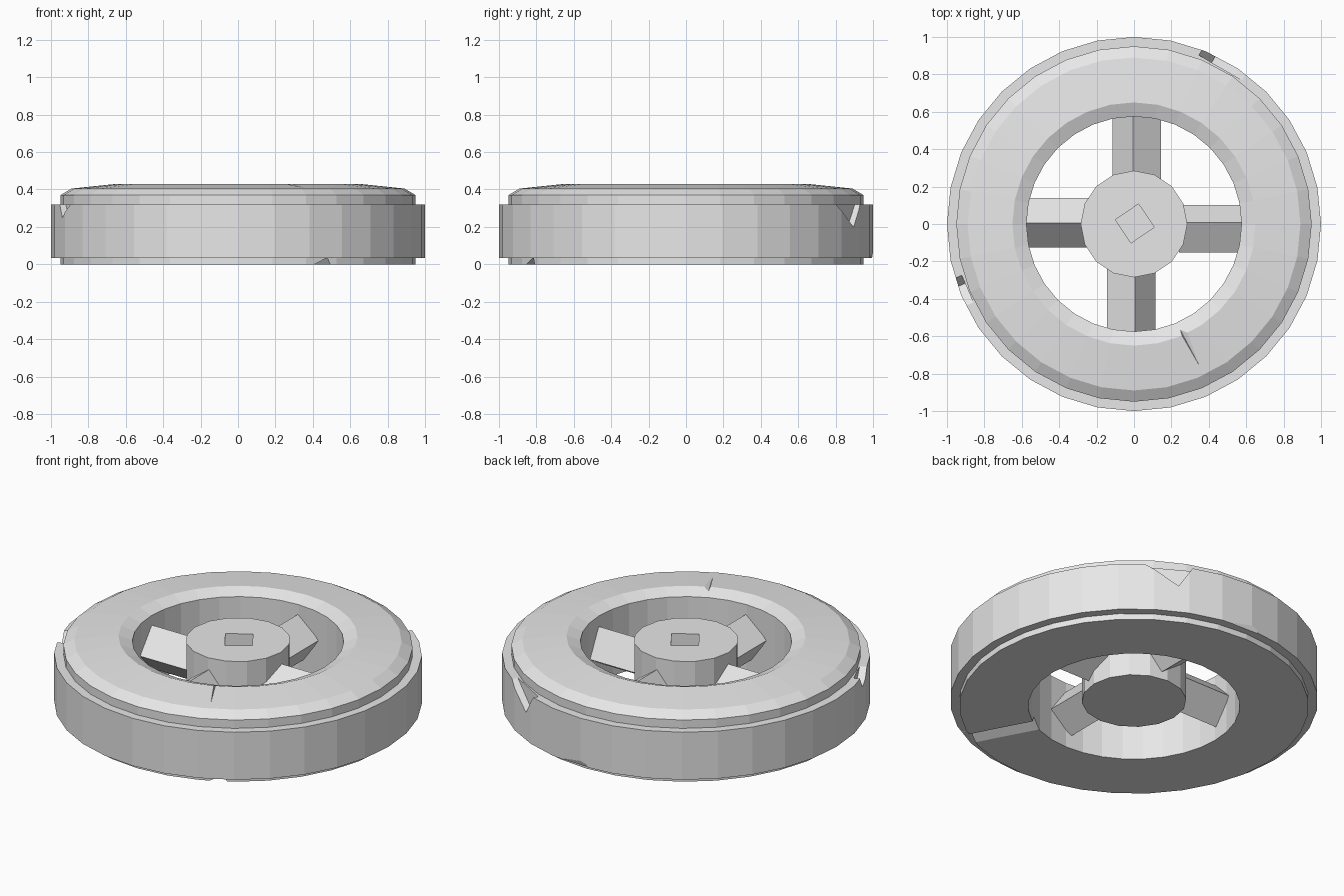
import bpy, bmesh
from math import cos, sin, pi, radians
from mathutils import Matrix, Vector

if "Cube" in bpy.data.objects:
    bpy.data.objects.remove(bpy.data.objects["Cube"])

stone = bpy.data.materials.new("pale_stone")
stone.use_nodes = True
stone.diffuse_color = (0.8, 0.8, 0.8, 1)
stone.node_tree.nodes["Principled BSDF"].inputs["Base Color"].default_value = (0.8, 0.8, 0.8, 1)


def make_object(name, bm):
    bmesh.ops.recalc_face_normals(bm, faces=bm.faces)
    mesh = bpy.data.meshes.new(name)
    bm.to_mesh(mesh)
    bm.free()
    mesh.materials.append(stone)
    obj = bpy.data.objects.new(name, mesh)
    bpy.context.collection.objects.link(obj)
    return obj


def revolve(name, profile, sides):
    """Closed ring from an (r, z) outline."""
    bm = bmesh.new()
    rings = []
    for i in range(sides):
        a = 2 * pi * i / sides
        rings.append([bm.verts.new((r * cos(a), r * sin(a), z)) for r, z in profile])
    n = len(profile)
    for i in range(sides):
        a, b = rings[i], rings[(i + 1) % sides]
        for j in range(n):
            k = (j + 1) % n
            bm.faces.new((a[j], b[j], b[k], a[k]))
    return make_object(name, bm)


def radial_box(name, azimuth, r, z, size, roll=0, pitch=0, offset=0):
    """Box whose local x points outward, rolled about that axis."""
    bm = bmesh.new()
    matrix = (Matrix.Rotation(radians(azimuth), 4, 'Z')
              @ Matrix.Translation((r, offset, z))
              @ Matrix.Rotation(radians(pitch), 4, 'Y')
              @ Matrix.Rotation(radians(roll), 4, 'X')
              @ Matrix.Diagonal(Vector(size).to_4d()))
    bmesh.ops.create_cube(bm, size=1, matrix=matrix)
    return make_object(name, bm)


def cut(target, cutter):
    cutter.hide_render = True
    mod = target.modifiers.new("cut", 'BOOLEAN')
    mod.operation = 'DIFFERENCE'
    mod.solver = 'EXACT'
    mod.object = cutter
    bpy.context.view_layer.objects.active = target
    bpy.ops.object.modifier_apply(modifier=mod.name)
    bpy.data.objects.remove(cutter)


# Rim: raised tread band, bevelled shoulder and a gently domed top
rim = revolve("wheel_rim", [
    (0.575, 0), (0.95, 0), (0.95, 0.035), (1, 0.035), (1, 0.32),
    (0.95, 0.32), (0.95, 0.37), (0.89, 0.405), (0.65, 0.43), (0.575, 0.40)], 32)

# Chips and cracks: azimuth, radius, height, size, roll, pitch
chips = [
    (60, 1.05, 0.40, (0.19, 0.34, 0.26), -33, 0),      # back tread chip
    (-157, 1.05, 0.43, (0.19, 0.30, 0.24), 33, 0),     # side tread chip
    (-20, 1.0, 0.42, (0.2, 0.26, 0.07), 8, 20),        # shoulder chip
    (-62, 0.8, 0.50, (0.7, 0.16, 0.12), 25, 2),        # crack over the top
    (-62, 0.8, -0.07, (0.7, 0.16, 0.16), 25, 0),       # crack under the rim
    (88, 1.04, 0.0, (0.12, 0.16, 0.09), 15, 20),       # lower tread chip
]
for azimuth, r, z, size, roll, pitch in chips:
    cut(rim, radial_box("chip_cutter", azimuth, r, z, size, roll, pitch))

# Hub with a square axle socket
bm = bmesh.new()
bmesh.ops.create_cone(bm, cap_ends=True, segments=16, radius1=0.285, radius2=0.285,
                      depth=0.375, matrix=Matrix.Translation((0, 0, 0.2225)))
hub = make_object("hub", bm)
cut(hub, radial_box("socket_cutter", 34, 0.005, 0.36, (0.15, 0.15, 0.22)))

# Square spokes, each twisted a little differently
for name, azimuth, roll, offset in [
        ("right_spoke", 180, 44, -0.007), ("left_spoke", 0, 31, -0.025),
        ("back_spoke", 90, 36, -0.015), ("front_spoke", -90, 36, -0.015)]:
    radial_box(name, azimuth, 0.42, 0.21, (0.36, 0.186, 0.186), roll, 0, offset)
